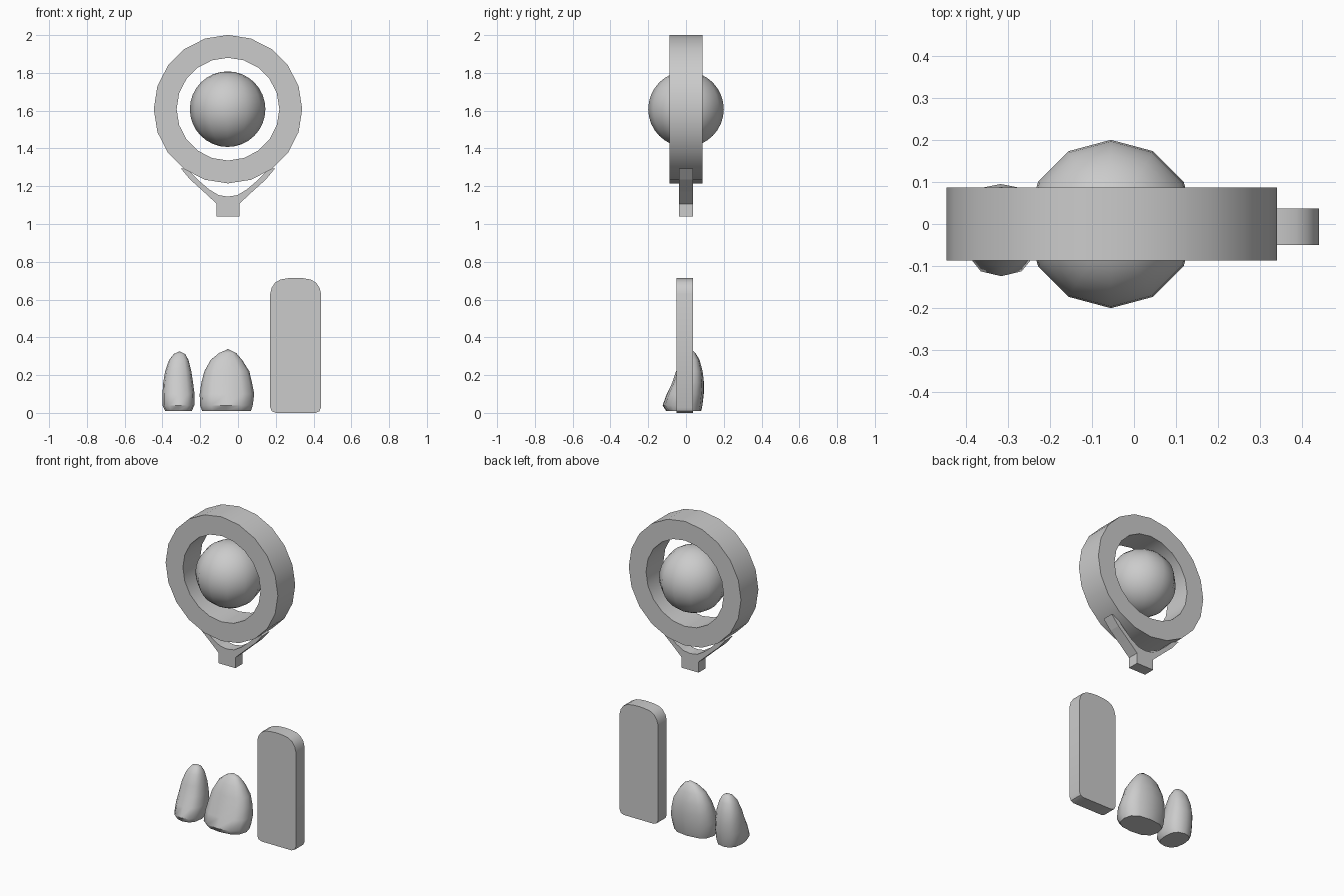
import bpy, bmesh, math

if "Cube" in bpy.data.objects:
    bpy.data.objects.remove(bpy.data.objects["Cube"])

CX, CZ = -0.053, 1.608   # centre of the ring and ball


def finish(name, bm, smooth=None):
    bmesh.ops.recalc_face_normals(bm, faces=bm.faces[:])
    me = bpy.data.meshes.new(name)
    bm.to_mesh(me)
    bm.free()
    ob = bpy.data.objects.new(name, me)
    bpy.context.collection.objects.link(ob)
    if smooth is not None:
        bpy.ops.object.select_all(action='DESELECT')
        ob.select_set(True)
        bpy.context.view_layer.objects.active = ob
        bpy.ops.object.shade_smooth_by_angle(angle=math.radians(smooth))
    return ob


def plate(name, outline, y0, y1, smooth=None):
    """Extrude an x/z outline from y0 to y1."""
    bm = bmesh.new()
    face = bm.faces.new([bm.verts.new((x, y0, z)) for x, z in outline])
    ext = bmesh.ops.extrude_face_region(bm, geom=[face])
    moved = [g for g in ext['geom'] if isinstance(g, bmesh.types.BMVert)]
    bmesh.ops.translate(bm, verts=moved, vec=(0, y1 - y0, 0))
    if not any(len(f.verts) == len(outline) and
               all(abs(v.co.y - y0) < 1e-6 for v in f.verts) for f in bm.faces):
        low = [e for e in bm.edges if all(abs(v.co.y - y0) < 1e-6 for v in e.verts)]
        bmesh.ops.contextual_create(bm, geom=low)
    return finish(name, bm, smooth)


def bridge(bm, loops, closed=False):
    n = len(loops[0])
    pairs = list(zip(loops, loops[1:] + loops[:1])) if closed else list(zip(loops, loops[1:]))
    for a, b in pairs:
        for i in range(n):
            j = (i + 1) % n
            bm.faces.new((a[i], a[j], b[j], b[i]))


def tooth(name, levels, apex):
    """Loft rounded sections: z, x left, x right, y front, y back."""
    bm = bmesh.new()
    n, loops = 12, []
    for z, xl, xr, yf, yb in levels:
        loop = []
        for i in range(n):
            a = 2 * math.pi * i / n
            c, s = math.cos(a), math.sin(a)
            px = math.copysign(abs(c) ** 0.8, c)
            py = math.copysign(abs(s) ** 0.8, s)
            loop.append(bm.verts.new(((xl + xr) / 2 + px * (xr - xl) / 2,
                                      (yf + yb) / 2 + py * (yb - yf) / 2, z)))
        loops.append(loop)
    bridge(bm, loops)
    bm.faces.new(loops[0])
    tip = bm.verts.new(apex)
    for i in range(n):
        bm.faces.new((loops[-1][i], loops[-1][(i + 1) % n], tip))
    return finish(name, bm, 50)


# Flat-faced ring
bm = bmesh.new()
loops = []
for r, y in ((0.393, -0.087), (0.393, 0.087), (0.272, 0.087), (0.272, -0.087)):
    loops.append([bm.verts.new((CX + r * math.cos(math.tau * i / 20), y,
                                CZ + r * math.sin(math.tau * i / 20))) for i in range(20)])
bridge(bm, loops, closed=True)
finish("ring", bm, 30)

# Ball in the ring
bm = bmesh.new()
bmesh.ops.create_uvsphere(bm, u_segments=12, v_segments=16, radius=0.2)
bmesh.ops.translate(bm, verts=bm.verts[:], vec=(CX - 0.002, 0, CZ))
finish("ball", bm, 60)

# Forked bracket below the ring
half = [(0.06, 1.04), (0.06, 1.107), (0.13, 1.172), (0.20, 1.235), (0.25, 1.295),
        (0.215, 1.29), (0.155, 1.23), (0.10, 1.183), (0.05, 1.153)]
outline = ([(CX + x, z) for x, z in half] + [(CX, 1.145)]
           + [(CX - x, z) for x, z in reversed(half)])
plate("bracket", outline, -0.036, 0.036)

# Round-topped slab
half = [(0.105, 0.0), (0.126, 0.009), (0.135, 0.03), (0.135, 0.63), (0.127, 0.662),
        (0.108, 0.69), (0.08, 0.706), (0.04, 0.713)]
outline = ([(0.305 + x, z) for x, z in half] + [(0.305, 0.715)]
           + [(0.305 - x, z) for x, z in reversed(half)])
plate("slab", outline, -0.05, 0.037, 30)

# Tooth-shaped stones with a hollowed front
tooth("small_tooth", [
    (0.01, -0.385, -0.245, -0.105, 0.08), (0.04, -0.40, -0.231, -0.124, 0.087),
    (0.10, -0.40, -0.23, -0.102, 0.094), (0.16, -0.396, -0.238, -0.07, 0.095),
    (0.22, -0.386, -0.247, -0.05, 0.088), (0.28, -0.365, -0.262, -0.025, 0.07),
    (0.312, -0.34, -0.28, 0.0, 0.05)], (-0.31, 0.025, 0.326))
tooth("large_tooth", [
    (0.01, -0.19, 0.068, -0.10, 0.078), (0.04, -0.201, 0.078, -0.122, 0.086),
    (0.10, -0.203, 0.086, -0.10, 0.092), (0.16, -0.194, 0.074, -0.073, 0.094),
    (0.22, -0.178, 0.06, -0.053, 0.088), (0.28, -0.145, 0.022, -0.026, 0.072),
    (0.317, -0.10, -0.01, 0.0, 0.05)], (-0.052, 0.026, 0.338))
